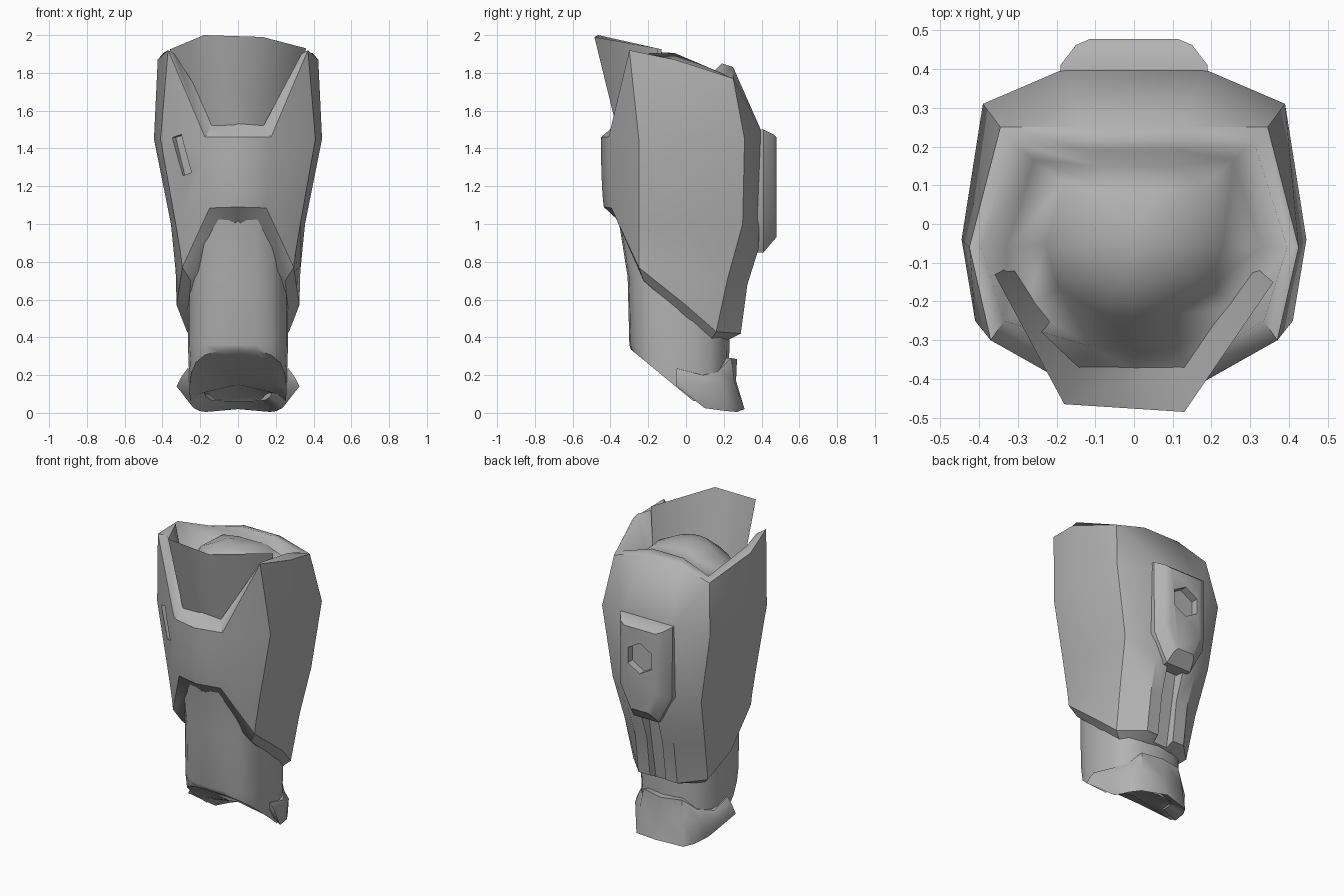
import bpy, bmesh, math

if "Cube" in bpy.data.objects:
    bpy.data.objects.remove(bpy.data.objects["Cube"])

grey = bpy.data.materials.new("armour grey")
grey.diffuse_color = (0.45, 0.45, 0.45, 1)
grey.use_nodes = True
grey.node_tree.nodes["Principled BSDF"].inputs["Base Color"].default_value = grey.diffuse_color


def make(name, verts, faces, links=()):
    me = bpy.data.meshes.new(name)
    me.from_pydata([tuple(v) for v in verts], [], faces)
    bm = bmesh.new()
    bm.from_mesh(me)
    bm.verts.ensure_lookup_table()
    for a, b in links:  # extra creases across quads
        bmesh.ops.connect_verts(bm, verts=[bm.verts[a], bm.verts[b]])
    bmesh.ops.recalc_face_normals(bm, faces=bm.faces)
    bm.to_mesh(me)
    bm.free()
    me.materials.append(grey)
    ob = bpy.data.objects.new(name, me)
    bpy.context.collection.objects.link(ob)
    return ob


def ring(half):
    """Complete a half outline by mirroring it across x = 0."""
    return list(half) + [(-x, y, z) for x, y, z in reversed(half) if x != 0]


def loft(name, rows, top=None, bottom=None, links=()):
    """Skin closed rings; close the ends with a point or a flat cap."""
    n = len(rows[0])
    verts = [p for r in rows for p in r]
    faces = [(i * n + j, i * n + (j + 1) % n, (i + 1) * n + (j + 1) % n, (i + 1) * n + j)
             for i in range(len(rows) - 1) for j in range(n)]
    for start, apex in ((0, top), ((len(rows) - 1) * n, bottom)):
        if apex:
            verts.append(apex)
            faces += [(start + j, start + (j + 1) % n, len(verts) - 1) for j in range(n)]
        else:
            faces.append(tuple(range(start, start + n)))
    return make(name, verts, faces, links)


def cut(ob, cutter):
    mod = ob.modifiers.new("cut", 'BOOLEAN')
    mod.operation, mod.solver, mod.object = 'DIFFERENCE', 'EXACT', cutter
    bpy.context.view_layer.objects.active = ob
    bpy.ops.object.modifier_apply(modifier=mod.name)
    bpy.data.objects.remove(cutter)


def smooth(ob, angle=32):
    bpy.ops.object.select_all(action='DESELECT')
    ob.select_set(True)
    bpy.context.view_layer.objects.active = ob
    bpy.ops.object.shade_smooth_by_angle(angle=math.radians(angle))


# Shin shell: columns run from the front centre round to the back,
# each from the inner rim down to the lower bevel
columns = [
    [(0, -.38, 1.52), (0, -.45, 1.46), (0, -.45, 1.35), (0, -.445, 1.2),
     (0, -.44, 1.13), (0, -.435, 1.09), (0, -.36, 1.02)],
    [(.135, -.37, 1.52), (.175, -.41, 1.46), (.17, -.41, 1.35), (.16, -.405, 1.2),
     (.155, -.4, 1.13), (.15, -.395, 1.085), (.1, -.345, 1.02)],
    [(.335, -.25, 1.9), (.37, -.3, 1.92), (.41, -.25, 1.45), (.33, -.25, 1.0),
     (.305, -.25, .85), (.295, -.25, .77), (.25, -.225, .7)],
    [(.395, -.06, 1.905), (.425, -.06, 1.87), (.445, -.04, 1.45), (.355, 0, 1.0),
     (.33, 0, .75), (.325, 0, .57), (.265, 0, .51)],
    [(.31, .21, 1.79), (.345, .25, 1.77), (.39, .31, 1.45), (.32, .3, 1.0),
     (.29, .22, .71), (.27, .16, .43), (.22, .13, .385)],
    [(.11, .19, 1.85), (.13, .25, 1.83), (.18, .4, 1.49), (.15, .385, .87),
     (.14, .325, .68), (.14, .29, .42), (.11, .22, .385)],
]
rows = [ring([c[i] for c in columns]) for i in range(7)]


def inward(t, side, front):
    """Shrink the rim towards the dome's top, falling to the sides and front."""
    pts = [(x * (1 - t), (y + .05) * (1 - t) - .05) for x, y, z in rows[0]]
    return [(x, y, 1.85 - side * abs(x) - front * max(0, -y)) for x, y in pts]


# Domed cap blends into the slope at the back
cap = [inward(.7, .05, .1), inward(.42, .2, .35), inward(.17, .45, .8)]
n = len(rows[0])
shell = loft("shin_shell", cap + rows, top=(0, -.05, 1.86),
             links=[(4 * n + 4, 5 * n + 5), (4 * n + 7, 5 * n + 6)])

# Slot in one front panel
bpy.ops.mesh.primitive_cube_add(size=1, location=(-.303, -.33, 1.365), rotation=(0, -.28, -.58))
slot = bpy.context.object
slot.scale = (.06, .08, .21)
bpy.context.view_layer.update()
cut(shell, slot)

# Groove down the calf
cut(shell, loft("groove_cutter", [
    [(-.05, f, z), (.05, f, z), (.075, f + .16, z), (-.075, f + .16, z)]
    for f, z in ((.23, .34), (.33, .92))]))
smooth(shell)

# Keep the cap and its back slope softly shaded
soft = [p for r in cap + rows[:1] for p in r] + [(s * .13, .25, 1.83) for s in (1, -1)]
soft = {tuple(round(c, 3) for c in p) for p in soft}
me = shell.data
for e in me.edges:
    if all(tuple(round(c, 3) for c in me.vertices[i].co) in soft for i in e.vertices):
        e.use_edge_sharp = False

# Collar leaning forward out of the front opening
upper = [(-.36, -.13, 1.925), (-.18, -.465, 2.0), (.13, -.485, 1.99), (.36, -.15, 1.93)]
lower = [(-.3, -.1, 1.5), (-.14, -.365, 1.5), (.13, -.365, 1.5), (.3, -.1, 1.5)]
collar = make("front_collar", upper + lower, [(i, i + 1, i + 5, i + 4) for i in range(3)])
smooth(collar, 80)

# Back plate with a hexagonal recess
base = [(.19, 1.5), (.185, 1.03), (.09, .85)]
face = [(.15, 1.475), (.15, 1.06), (.075, .91)]
plate = loft("back_plate", [
    ring([(x, .33, z) for x, z in base]),
    ring([(x, .41, z) for x, z in base]),
    ring([(x, .462, z) for x, z in face]),
    ring([(x * .75, .478, 1.22 + (z - 1.22) * .94) for x, z in face])])
bpy.ops.mesh.primitive_cylinder_add(vertices=6, radius=.1, depth=.1,
                                    location=(0, .48, 1.27), rotation=(math.pi / 2, 0, 0))
cut(plate, bpy.context.object)
smooth(plate)

# Lower leg tube, flared forward under the shell, with a slanted hollow end
section = [(0, -.3), (.1, -.293), (.18, -.265), (.23, -.215), (.256, -.14), (.265, -.05),
           (.262, .04), (.235, .13), (.19, .18), (.12, .215), (0, .23)]
tube = loft("lower_leg", [
    ring([(x, y * 1.2 if y < 0 else y, 1.04) for x, y in section]),
    ring([(x, y * 1.03 if y < 0 else y, .72) for x, y in section]),
    ring([(x, y, .36) for x, y in section]),
    ring([(x * .97, y * .97, max(.06, .335 - .8 * (y + .3))) for x, y in section]),
    ring([(x * .8, y * .8, max(.1, .35 - .8 * (y * .8 + .3))) for x, y in section])],
    bottom=(0, 0, .15))
smooth(tube, 40)

# Ankle cuff wrapped round the back: upper edge, middle, lower edge
cuff_cols = [
    [(.268, -.05, .235), (.3, -.05, .19), (.325, -.05, .14)],
    [(.265, .09, .2), (.285, .1, .15), (.235, .1, .025)],
    [(.2, .17, .22), (.235, .19, .16), (.205, .21, .01)],
    [(.14, .24, .29), (.155, .255, .17), (.17, .27, .005)],
    [(0, .27, .285), (0, .265, .17), (0, .31, .02)],
]


def inset(p, s, dz):
    return (p[0] * s, p[1] * s, p[2] + dz)


sections = [[inset(c[0], .8, 0)] + c + [inset(c[2], .72, .06)] for c in cuff_cols]
sections += [[(-x, y, z) for x, y, z in s] for s in reversed(sections[:-1])]
cuff = loft("ankle_cuff", sections)
smooth(cuff, 45)
